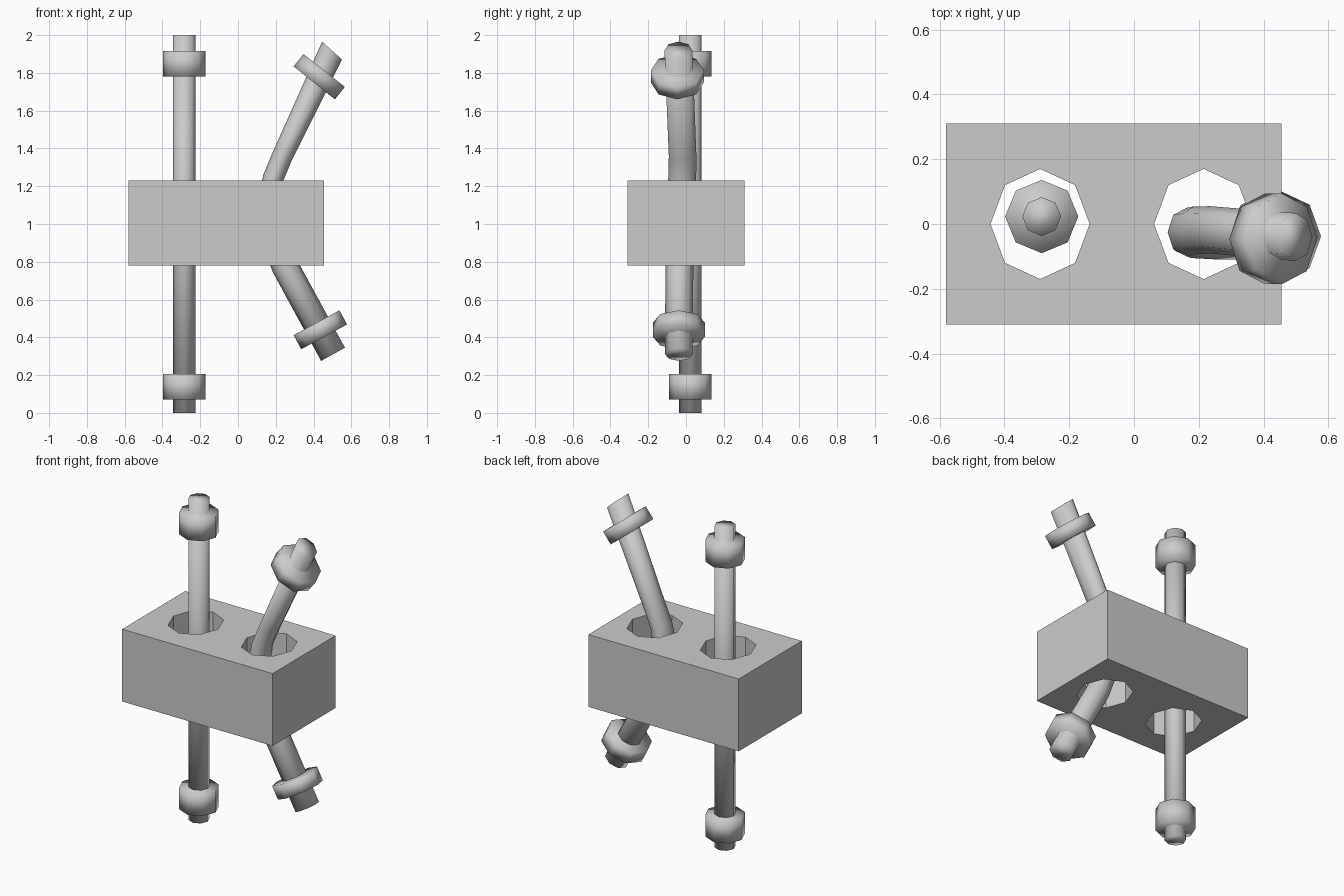
import bpy, bmesh
from math import sin, cos, pi, radians
from mathutils import Vector

if "Cube" in bpy.data.objects:
    bpy.data.objects.remove(bpy.data.objects["Cube"])

SIDES = 8


def loft(name, rings):
    """Octagonal tube; ring = (x, y, z, lean towards +x in degrees, radius, y radius)."""
    bm = bmesh.new()
    loops = []
    for x, y, z, lean, r, ry in rings:
        u = Vector((cos(radians(lean)), 0, -sin(radians(lean))))
        c = Vector((x, y, z))
        loops.append([bm.verts.new(c + u * r * cos(2 * pi * i / SIDES)
                                   + Vector((0, ry * sin(2 * pi * i / SIDES), 0)))
                      for i in range(SIDES)])
    for a, b in zip(loops, loops[1:]):
        for i in range(SIDES):
            j = (i + 1) % SIDES
            bm.faces.new((a[i], a[j], b[j], b[i]))
    bm.faces.new(loops[0][::-1])
    bm.faces.new(loops[-1])
    for f in bm.faces:
        f.smooth = True
    me = bpy.data.meshes.new(name)
    bm.to_mesh(me)
    bm.free()
    ob = bpy.data.objects.new(name, me)
    bpy.context.collection.objects.link(ob)
    return ob


def collar(name, x, y, z, lean, r, half):
    dx, dz = half * sin(radians(lean)), half * cos(radians(lean))
    return loft(name, [(x - dx, y, z - dz, lean, r, r), (x + dx, y, z + dz, lean, r, r)])


# Block with two octagonal through holes, extruded from a flat outline
cu = bpy.data.curves.new("block", 'CURVE')
cu.dimensions = '2D'
cu.fill_mode = 'BOTH'
cu.extrude = 0.225
outlines = [[(-0.58, -0.31), (0.455, -0.31), (0.455, 0.31), (-0.58, 0.31)]]
for hx in (-0.29, 0.215):
    outlines.append([(hx + 0.153 * cos(2 * pi * i / SIDES), 0.17 * sin(2 * pi * i / SIDES))
                     for i in range(SIDES)])
for pts in outlines:
    sp = cu.splines.new('POLY')
    sp.points.add(len(pts) - 1)
    for p, (x, y) in zip(sp.points, pts):
        p.co = (x, y, 0, 1)
    sp.use_cyclic_u = True
block = bpy.data.objects.new("block", cu)
block.location.z = 1.005
bpy.context.collection.objects.link(block)
bpy.context.view_layer.objects.active = block
block.select_set(True)
bpy.ops.object.convert(target='MESH')
bpy.ops.object.shade_flat()

# Straight rod with its two collars
RX, RY = -0.285, 0.023
loft("straight_rod", [(RX, RY, 0, 0, 0.06, 0.06), (RX, RY, 2, 0, 0.06, 0.06)])
collar("straight_lower_collar", RX, RY, 0.138, 0, 0.113, 0.068)
collar("straight_upper_collar", RX, RY, 1.848, 0, 0.113, 0.068)

# Bent rod with its two leaning collars
loft("bent_rod", [
    (0.503, -0.038, 0.31, -29, 0.072, 0.073),
    (0.247, -0.035, 0.78, -29, 0.072, 0.074),
    (0.175, -0.030, 0.97, -12, 0.068, 0.075),
    (0.163, -0.025, 1.12, 10, 0.060, 0.075),
    (0.185, -0.020, 1.24, 23, 0.055, 0.074),
    (0.235, -0.018, 1.36, 25, 0.055, 0.073),
    (0.498, -0.040, 1.918, 42, 0.071, 0.074),
])
collar("bent_lower_collar", 0.436, -0.038, 0.44, -28.4, 0.138, 0.0425)
collar("bent_upper_collar", 0.430, -0.046, 1.78, 38.5, 0.140, 0.042)
